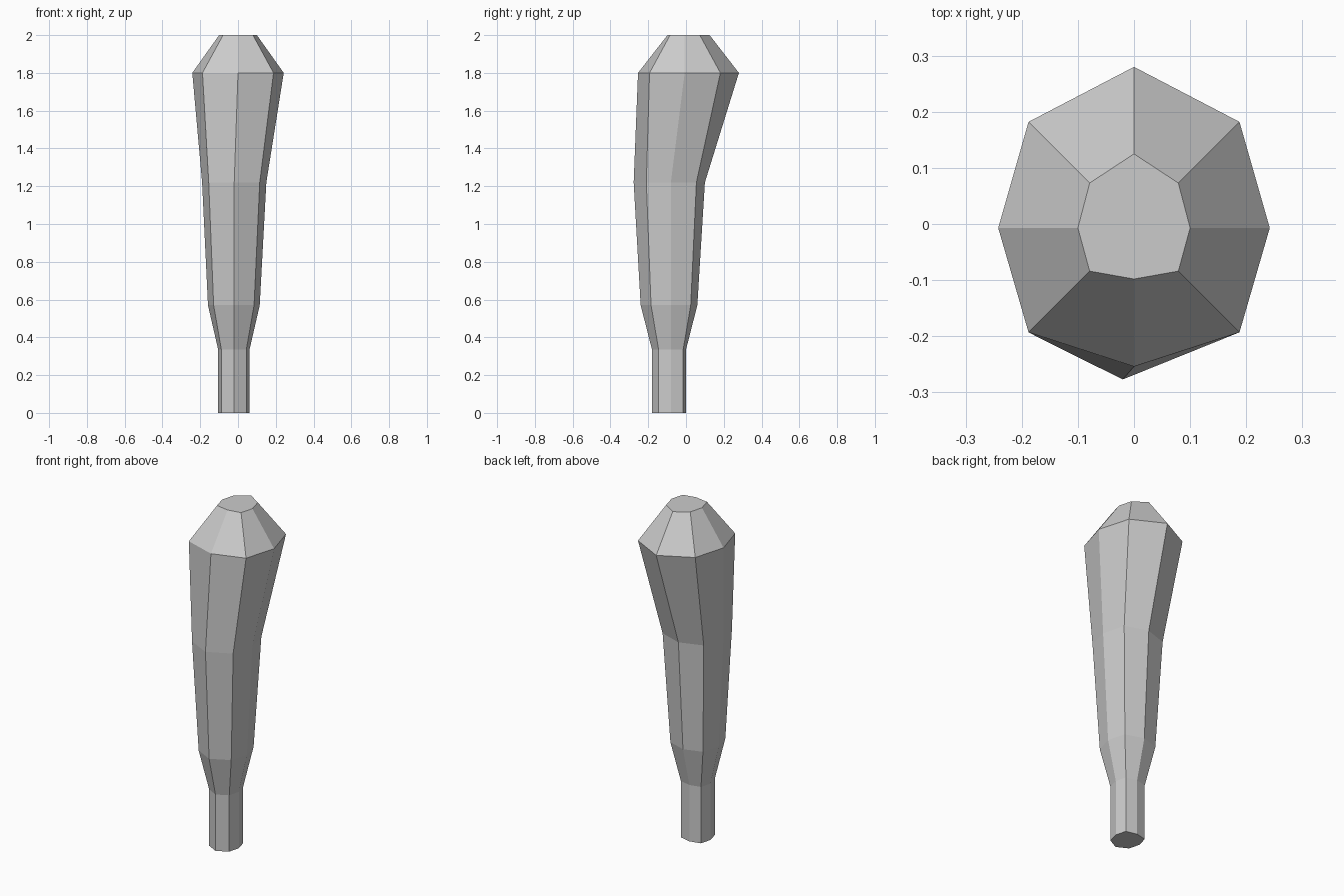
import bpy, bmesh

if "Cube" in bpy.data.objects:
    bpy.data.objects.remove(bpy.data.objects["Cube"])

# Eight-sided sections, bottom to top:
# (z, centre x, half width, diagonal x, y of front tip, front diagonal, side, back diagonal, back tip)
SECTIONS = [
    (0.00, -0.022, 0.083, 0.066, -0.18, -0.145, -0.080, -0.015, 0.00),
    (0.335, -0.022, 0.083, 0.066, -0.18, -0.145, -0.080, -0.015, 0.00),
    (0.57, -0.022, 0.137, 0.107, -0.24, -0.185, -0.080, 0.025, 0.06),
    (1.22, -0.020, 0.170, 0.135, -0.277, -0.21, -0.080, 0.055, 0.10),
    (1.80, 0.0, 0.242, 0.188, -0.254, -0.193, -0.007, 0.182, 0.28),
    (2.00, 0.0, 0.100, 0.079, -0.098, -0.084, -0.007, 0.073, 0.125),
]


def ring(bm, z, cx, w, d, front, fdiag, side, bdiag, back):
    right = [(d, fdiag), (w, side), (d, bdiag)]
    left = [(-x, y) for x, y in reversed(right)]
    outline = [(0, front)] + right + [(0, back)] + left
    return [bm.verts.new((cx + x, y, z)) for x, y in outline]


# Tapered club: loft the sections and cap both ends
bm = bmesh.new()
rings = [ring(bm, *s) for s in SECTIONS]
for low, high in zip(rings, rings[1:]):
    for i in range(8):
        j = (i + 1) % 8
        bm.faces.new((low[i], low[j], high[j], high[i]))
bm.faces.new(rings[0][::-1])
bm.faces.new(rings[-1])
bmesh.ops.recalc_face_normals(bm, faces=bm.faces)

mesh = bpy.data.meshes.new("club")
bm.to_mesh(mesh)
bm.free()
bpy.context.collection.objects.link(bpy.data.objects.new("club", mesh))
